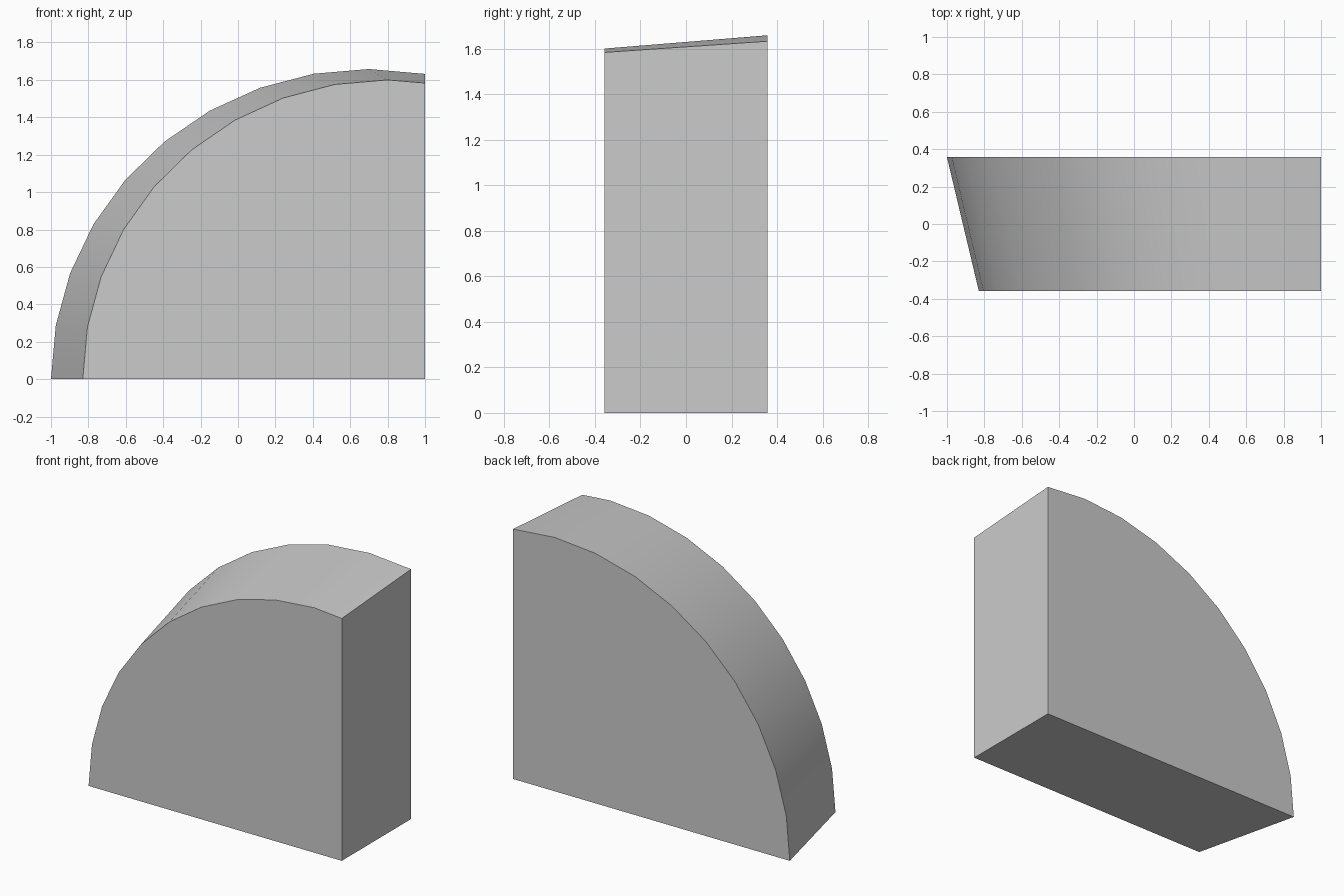
import bpy, bmesh
from math import sin, cos, radians

cube = bpy.data.objects.get("Cube")
if cube:
    bpy.data.objects.remove(cube, do_unlink=True)

grey = bpy.data.materials.new("plain_grey")
grey.use_nodes = True
grey.diffuse_color = (0.6, 0.6, 0.6, 1)
grey.node_tree.nodes["Principled BSDF"].inputs["Base Color"].default_value = (0.6, 0.6, 0.6, 1)


def arc_profile(bm, y, centre, rx, rz, last_z):
    """Quarter arc in ten-degree steps, closed by a straight side at x = 1."""
    arc = [(centre - rx * cos(radians(a)), y, rz * sin(radians(a)))
           for a in range(0, 100, 10)]
    return [bm.verts.new(p) for p in arc + [(1, y, last_z), (1, y, 0)]]


# Tapered quarter-round block: small front profile, larger back profile
bm = bmesh.new()
front = arc_profile(bm, -0.357, 0.80, 1.63, 1.60, 1.583)
back = arc_profile(bm, 0.357, 0.70, 1.70, 1.658, 1.632)
bm.faces.new(front)
bm.faces.new(back)
for i in range(len(front)):
    j = (i + 1) % len(front)
    bm.faces.new((front[i], front[j], back[j], back[i]))
bmesh.ops.recalc_face_normals(bm, faces=bm.faces)

mesh = bpy.data.meshes.new("quarter_round_block")
bm.to_mesh(mesh)
bm.free()
mesh.materials.append(grey)
block = bpy.data.objects.new("quarter_round_block", mesh)
bpy.context.collection.objects.link(block)

# Smooth curved wall with sharp flat ends
bpy.context.view_layer.objects.active = block
block.select_set(True)
bpy.ops.object.shade_smooth_by_angle(angle=radians(30))
